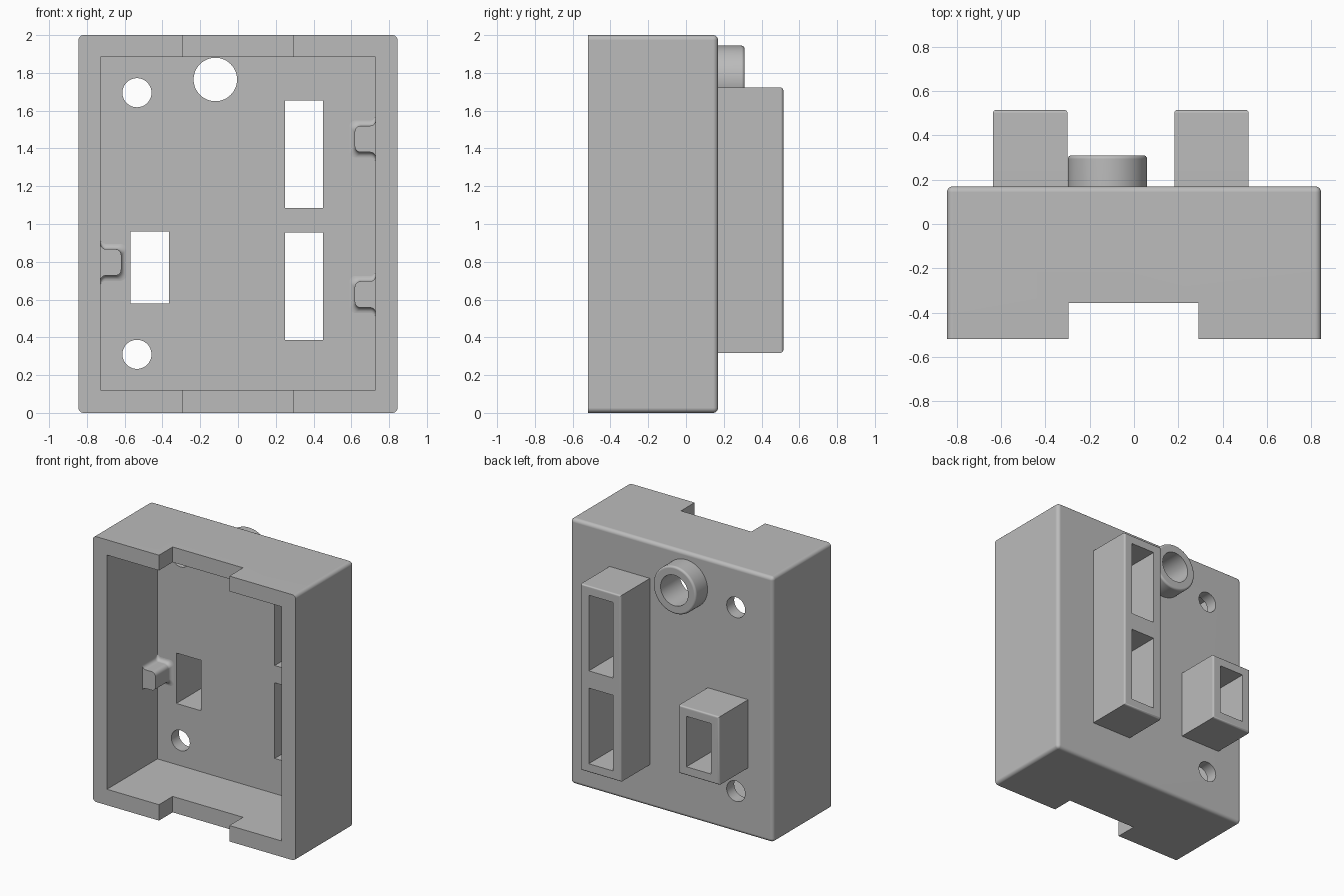
import bpy, bmesh, math
from mathutils import Matrix, Vector

if "Cube" in bpy.data.objects:
    bpy.data.objects.remove(bpy.data.objects["Cube"])

grey = bpy.data.materials.new("light grey plastic")
grey.diffuse_color = (0.5, 0.5, 0.5, 1)
grey.use_nodes = True
grey.node_tree.nodes["Principled BSDF"].inputs["Base Color"].default_value = grey.diffuse_color

FRONT, FLOOR, BACK = -0.52, 0.08, 0.17      # y of rim, cavity floor and back face
parts = []


def finish(name, bm):
    bmesh.ops.recalc_face_normals(bm, faces=bm.faces[:])
    mesh = bpy.data.meshes.new(name)
    bm.to_mesh(mesh)
    bm.free()
    mesh.materials.append(grey)
    ob = bpy.data.objects.new(name, mesh)
    bpy.context.collection.objects.link(ob)
    return ob


def round_edges(bm, test, radius, segments=5):
    edges = [e for e in bm.edges if test(e)]
    bmesh.ops.bevel(bm, geom=edges, offset=radius, segments=segments,
                    profile=0.5, affect='EDGES', clamp_overlap=True)


def box_mesh(x, y, z):
    bm = bmesh.new()
    size = Vector((x[1] - x[0], y[1] - y[0], z[1] - z[0]))
    mid = Vector((x[0] + x[1], y[0] + y[1], z[0] + z[1])) / 2
    bmesh.ops.create_cube(bm, size=1,
                          matrix=Matrix.Translation(mid) @ Matrix.Diagonal(size).to_4x4())
    return bm


def rod_mesh(x, z, r, y):
    bm = bmesh.new()
    m = Matrix.Translation((x, (y[0] + y[1]) / 2, z)) @ Matrix.Rotation(math.pi / 2, 4, 'X')
    bmesh.ops.create_cone(bm, cap_ends=True, segments=64, radius1=r, radius2=r,
                          depth=y[1] - y[0], matrix=m)
    return bm


def cut(ob, cutter_meshes):
    bpy.context.view_layer.objects.active = ob
    for bm in cutter_meshes:
        cutter = finish("cutter", bm)
        cutter.hide_render = True
        mod = ob.modifiers.new("cut", 'BOOLEAN')
        mod.object, mod.operation, mod.solver = cutter, 'DIFFERENCE', 'EXACT'
        bpy.ops.object.modifier_apply(modifier=mod.name)
        bpy.data.objects.remove(cutter)
    parts.append(ob)


def at_y(e, y):
    return all(abs(v.co.y - y) < 1e-4 for v in e.verts)


# Openings shared by the panel and the sockets behind it
THROUGH = (0.0, 0.7)
long_windows = [((0.25, 0.45), THROUGH, z) for z in ((0.385, 0.955), (1.085, 1.655))]
short_window = ((-0.57, -0.365), THROUGH, (0.58, 0.96))
bore = (-0.12, 1.765, 0.115, THROUGH)
screw_holes = [(-0.535, z, 0.077, THROUGH) for z in (0.31, 1.695)]

# Housing: open-fronted box, rounded everywhere but its front rim
bm = box_mesh((-0.845, 0.845), (FRONT, BACK), (0, 2))
round_edges(bm, lambda e: not at_y(e, FRONT), 0.027)
housing = finish("housing", bm)
cut(housing,
    [box_mesh((-0.728, 0.728), (-0.7, FLOOR), (0.12, 1.885)),
     box_mesh((-0.295, 0.292), (-0.7, -0.357), (-0.2, 0.3)),
     box_mesh((-0.295, 0.292), (-0.7, -0.357), (1.7, 2.2))]
    + [box_mesh(*w) for w in long_windows + [short_window]]
    + [rod_mesh(*h) for h in screw_holes + [bore]])

# Hollow sockets on the back
for name, x, z, windows in (("long_socket", (0.182, 0.518), (0.318, 1.722), long_windows),
                            ("short_socket", (-0.637, -0.3), (0.513, 1.027), [short_window])):
    bm = box_mesh(x, (BACK, 0.515), z)
    round_edges(bm, lambda e: at_y(e, 0.515), 0.014, 4)
    cut(finish(name, bm), [box_mesh(*w) for w in windows])

# Round collar on the back
bm = rod_mesh(-0.12, 1.765, 0.179, (BACK, 0.31))
round_edges(bm, lambda e: at_y(e, 0.31), 0.016, 4)
cut(finish("cable_collar", bm), [rod_mesh(*bore)])


# Inner support tabs: rounded tip, flared into the wall and the cavity floor
def tab_outline(grow):
    h, length, r, f, n = 0.07 + grow, 0.11 + grow, 0.032, 0.028, 6
    half = [(-0.01, h + f)]
    for i in range(n + 1):
        a = i / n * math.pi / 2
        half.append((f - f * math.cos(a), h + f - f * math.sin(a)))
    for i in range(n + 1):
        a = i / n * math.pi / 2
        half.append((length - r + r * math.sin(a), h - r + r * math.cos(a)))
    return half + [(u, -v) for u, v in reversed(half)]


def add_tab(name, side, z):
    R, n = 0.028, 6
    sections = [(-0.10, 0.0)]
    for i in range(n + 1):
        a = i / n * math.pi / 2
        sections.append((FLOOR - R + R * math.sin(a), R - R * math.cos(a)))
    bm = bmesh.new()
    rings = [[bm.verts.new((side * (0.728 - u), y, z + v)) for u, v in tab_outline(g)]
             for y, g in sections]
    for a, b in zip(rings, rings[1:]):
        for i in range(len(a)):
            j = (i + 1) % len(a)
            bm.faces.new((a[i], a[j], b[j], b[i]))
    bm.faces.new(rings[0])
    bm.faces.new(rings[-1])
    parts.append(finish(name, bm))


add_tab("left_tab", -1, 0.797)
add_tab("right_upper_tab", 1, 1.45)
add_tab("right_lower_tab", 1, 0.627)

# Smooth rounded edges, flat faces kept crisp
for ob in parts:
    bpy.ops.object.select_all(action='DESELECT')
    ob.select_set(True)
    bpy.context.view_layer.objects.active = ob
    bpy.ops.object.shade_smooth_by_angle(angle=math.radians(30))
    mod = ob.modifiers.new("weighted normals", 'WEIGHTED_NORMAL')
    mod.keep_sharp = True
